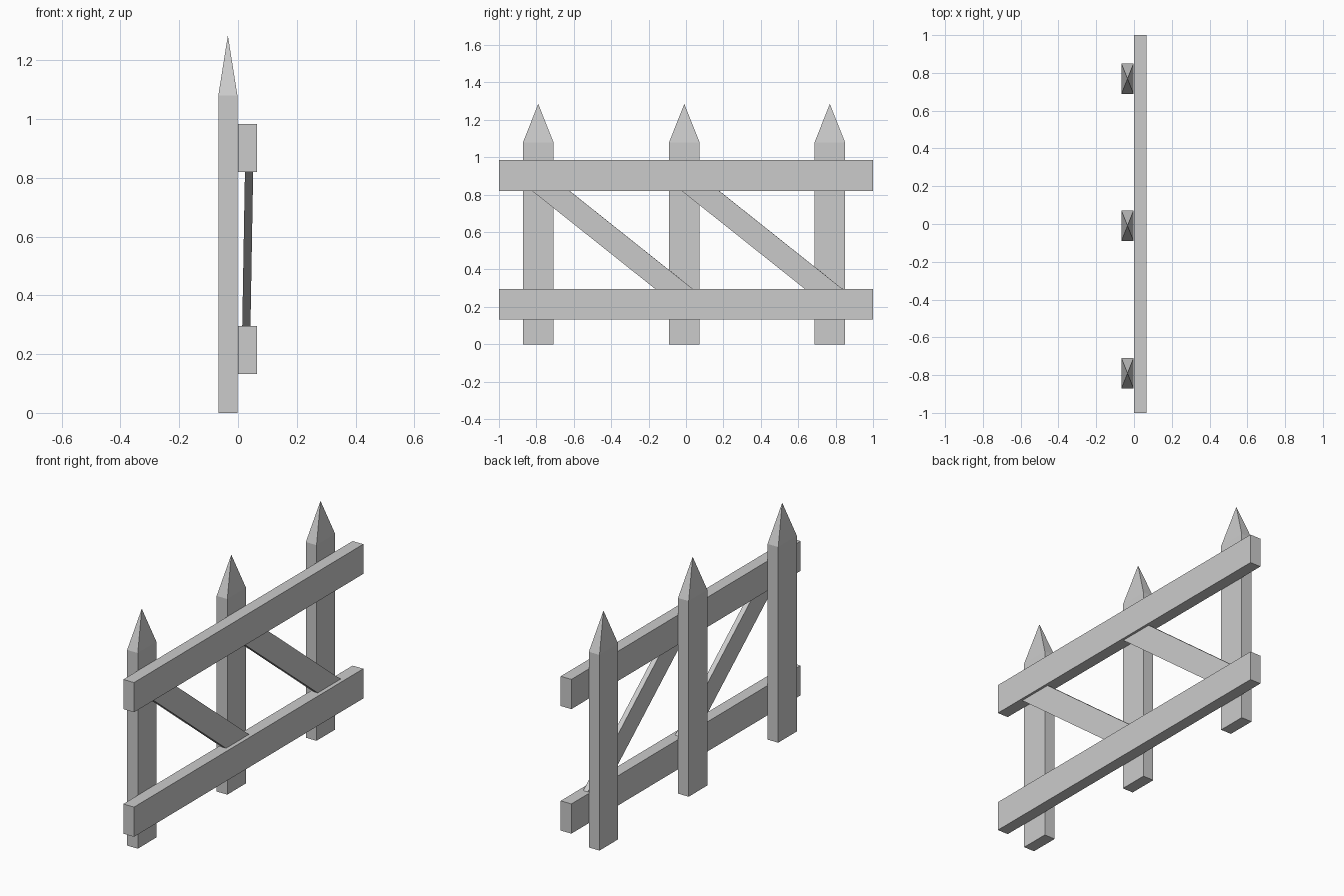
import bpy, bmesh, math
from mathutils import Matrix, Vector

if "Cube" in bpy.data.objects:
    bpy.data.objects.remove(bpy.data.objects["Cube"])


def finish(name, bm, matrix=Matrix()):
    bmesh.ops.recalc_face_normals(bm, faces=bm.faces)
    mesh = bpy.data.meshes.new(name)
    bm.to_mesh(mesh)
    bm.free()
    obj = bpy.data.objects.new(name, mesh)
    obj.matrix_world = matrix
    bpy.context.collection.objects.link(obj)
    return obj


def box(size, center=(0, 0, 0)):
    bm = bmesh.new()
    bmesh.ops.create_cube(bm, size=1, matrix=Matrix.Translation(center) @ Matrix.Diagonal((*size, 1)))
    return bm


# Pointed pickets: a box whose top face is poked up into a pyramid
POST_W, POST_D, SHOULDER, TIP = 0.163, 0.065, 1.08, 1.285
for i, y in enumerate((-0.79, -0.009, 0.769)):
    bm = box((POST_D, POST_W, SHOULDER), (0, 0, SHOULDER / 2))
    bm.faces.ensure_lookup_table()
    top = max(bm.faces, key=lambda f: f.calc_center_median().z)
    ring = list(top.edges)
    bmesh.ops.delete(bm, geom=[top], context='FACES_ONLY')
    apex = bm.verts.new((0, 0, TIP))
    for e in ring:
        bm.faces.new((*e.verts, apex))
    # keep the shoulder line as the base of the point
    finish(f"picket_{i + 1}", bm, Matrix.Translation((-0.0345, y, 0)))

# Horizontal rails
for name, z in (("lower_rail", 0.2145), ("upper_rail", 0.902)):
    finish(name, box((0.065, 2.0, 0.164)), Matrix.Translation((0.0325, 0, z)))

# Diagonal braces, leaning slightly forward, ends buried in the rails
slope = math.atan2(0.523, 0.657)
turn = Matrix.Rotation(math.radians(1), 4, 'Y') @ Matrix.Rotation(-slope, 4, 'X')
for i, y in enumerate((-0.394, 0.406)):
    finish(f"brace_{i + 1}", box((0.028, 1.02, 0.125)),
           Matrix.Translation((0.033, y, 0.5585)) @ turn)
